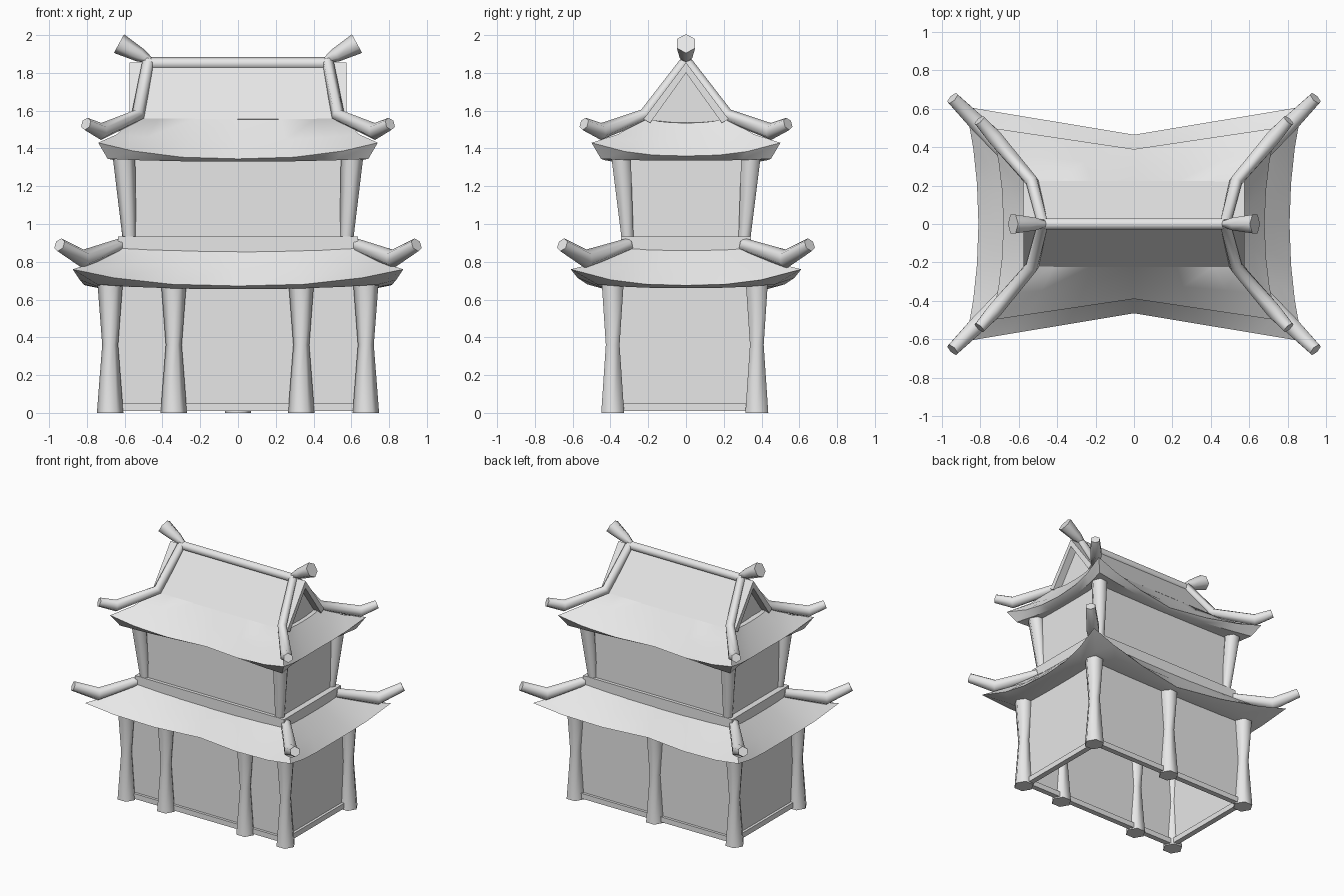
import bpy, bmesh, math
from mathutils import Vector

cube = bpy.data.objects.get("Cube")
if cube:
    bpy.data.objects.remove(cube, do_unlink=True)

grey = bpy.data.materials.new("plain_grey")
grey.use_nodes = True
grey.diffuse_color = (0.8, 0.8, 0.8, 1)
grey.node_tree.nodes["Principled BSDF"].inputs["Base Color"].default_value = (0.8, 0.8, 0.8, 1)


def finish(name, bm, smooth=None):
    bmesh.ops.recalc_face_normals(bm, faces=bm.faces)
    mesh = bpy.data.meshes.new(name)
    bm.to_mesh(mesh)
    bm.free()
    mesh.materials.append(grey)
    ob = bpy.data.objects.new(name, mesh)
    bpy.context.collection.objects.link(ob)
    if smooth:
        bpy.ops.object.select_all(action="DESELECT")
        ob.select_set(True)
        bpy.context.view_layer.objects.active = ob
        bpy.ops.object.shade_smooth_by_angle(angle=math.radians(smooth))
    return ob


def loft(name, rings, smooth=None, caps=True):
    """Join closed rings of equal length with quads."""
    bm = bmesh.new()
    rows = [[bm.verts.new(p) for p in ring] for ring in rings]
    n = len(rows[0])
    for a, b in zip(rows, rows[1:]):
        for i in range(n):
            j = (i + 1) % n
            bm.faces.new((a[i], a[j], b[j], b[i]))
    if caps:
        bm.faces.new(rows[0])
        bm.faces.new(rows[-1])
    return finish(name, bm, smooth)


def box(name, x0, x1, y0, y1, z0, z1, open_bottom=False):
    bm = bmesh.new()
    bmesh.ops.create_cube(bm, size=1)
    for v in bm.verts:
        v.co = (x1 if v.co.x > 0 else x0, y1 if v.co.y > 0 else y0, z1 if v.co.z > 0 else z0)
    if open_bottom:
        low = [f for f in bm.faces if f.calc_center_median().z < z0 + 1e-4]
        bmesh.ops.delete(bm, geom=low, context="FACES_ONLY")
    return finish(name, bm)


def tube(name, path, radii, sides=6, smooth=65):
    """Tapered bar along a path, mitred at its bends."""
    pts = [Vector(p) for p in path]
    rings = []
    for i, p in enumerate(pts):
        before = (p - pts[i - 1]).normalized() if i else Vector()
        after = (pts[i + 1] - p).normalized() if i + 1 < len(pts) else Vector()
        t = (before + after).normalized()
        side = t.cross(Vector((0, 0, 1))).normalized()
        up = side.cross(t)
        turns = [math.tau * (k + 0.5) / sides for k in range(sides)]
        rings.append([p + radii[i] * (side * math.cos(a) + up * math.sin(a)) for a in turns])
    return loft(name, rings, smooth)


def column(name, sections):
    """Hexagonal post from (x, y, z, radius) sections."""
    turns = [math.tau * k / 6 for k in range(6)]
    rings = [[(x + r * math.cos(a), y + r * math.sin(a), z) for a in turns]
             for x, y, z, r in sections]
    return loft(name, rings, 65)


def mix(a, b, t):
    return a + (b - a) * t


def eave_ring(corner, front, side):
    """Four-cornered ring whose corners sweep out and up."""
    cx, cy, cz = corner
    (fy, fz), (sx, sz) = front, side
    q = [(sx, 0, sz)]
    q += [(mix(sx, cx, t * t), cy * t, mix(sz, cz, t ** 2.5)) for t in (0.35, 0.65)]
    q += [(cx, cy, cz)]
    q += [(cx * t, mix(fy, cy, t), mix(fz, cz, t ** 2.5)) for t in (0.75, 0.4)]
    q += [(0, fy, fz)]
    left = [(-x, y, z) for x, y, z in reversed(q)]
    half = q + left[1:]
    return half + [(x, -y, z) for x, y, z in reversed(half)][1:-1]


corners = [(sx, sy) for sx in (-1, 1) for sy in (-1, 1)]


def corner_name(sx, sy):
    return ("left" if sx > 0 else "right") + ("_back" if sy > 0 else "_front")


# Lower storey: open-bottomed walls with a base rail
box("lower_walls", -0.66, 0.66, -0.37, 0.37, 0.01, 0.69, True)
for s, word in ((-1, "front"), (1, "back")):
    box(word + "_rail", -0.68, 0.68, *sorted((s * 0.35, s * 0.39)), 0.01, 0.05)
for s, word in ((-1, "right"), (1, "left")):
    box(word + "_rail", *sorted((s * 0.64, s * 0.68)), -0.38, 0.38, 0.01, 0.05)

# Waisted columns: four in front, three behind
spots = [(x, -0.388) for x in (-0.677, -0.34, 0.335, 0.677)]
spots += [(x, 0.375) for x in (-0.677, 0, 0.677)]
for i, (x, y) in enumerate(spots):
    column("lower_column_%d" % (i + 1),
           [(x, y, 0, 0.07), (x, y, 0.36, 0.042), (x, y, 0.7, 0.068)])

# Lower roof
loft("lower_roof", [
    eave_ring((0.64, 0.35, 0.67), (0.35, 0.665), (0.64, 0.665)),
    eave_ring((0.745, 0.47, 0.68), (0.42, 0.655), (0.735, 0.66)),
    eave_ring((0.875, 0.61, 0.76), (0.465, 0.672), (0.81, 0.675)),
    eave_ring((0.75, 0.45, 0.80), (0.40, 0.77), (0.73, 0.76)),
    eave_ring((0.63, 0.34, 0.875), (0.34, 0.86), (0.63, 0.865)),
], 40)
box("parapet", -0.635, 0.635, -0.345, 0.345, 0.84, 0.935)

# Upper storey with flaring corner columns
box("upper_walls", -0.59, 0.59, -0.32, 0.32, 0.93, 1.36)
for sx, sy in corners:
    column("upper_column_" + corner_name(sx, sy),
           [(sx * 0.575, sy * 0.31, 0.93, 0.037), (sx * 0.605, sy * 0.345, 1.37, 0.06)])

# Upper roof skirt
loft("upper_roof_skirt", [
    eave_ring((0.58, 0.32, 1.345), (0.31, 1.34), (0.58, 1.34)),
    eave_ring((0.69, 0.45, 1.345), (0.36, 1.33), (0.63, 1.335)),
    eave_ring((0.74, 0.50, 1.43), (0.39, 1.345), (0.68, 1.36)),
    eave_ring((0.64, 0.36, 1.475), (0.305, 1.445), (0.62, 1.44)),
    eave_ring((0.555, 0.22, 1.56), (0.22, 1.56), (0.55, 1.535)),
], 40)

# Gabled crown: overhanging slopes and recessed gable ends
slope = [(-0.225, 1.555), (0, 1.855), (0.225, 1.555), (0.19, 1.535), (0, 1.80), (-0.19, 1.535)]
loft("upper_roof_slopes", [[(x, y, z) for y, z in slope] for x in (-0.575, 0.575)])
gable = [(-0.2, 1.53), (0, 1.82), (0.2, 1.53)]
loft("gable_ends", [[(x, y, z) for y, z in gable] for x in (-0.52, 0.52)])

# Ridge bar and flared finials
tube("ridge", [(-0.49, 0, 1.85), (0.49, 0, 1.85)], [0.034] * 2)
for s, word in ((-1, "right"), (1, "left")):
    tube(word + "_finial", [(s * 0.45, 0, 1.86), (s * 0.52, 0, 1.895), (s * 0.63, 0, 1.955)],
         [0.012, 0.038, 0.056])

# Hip bars with upturned tips
for sx, sy in corners:
    lower = [(0.62, 0.305, 0.89), (0.82, 0.53, 0.815), (0.945, 0.655, 0.89)]
    upper = [(0.475, 0, 1.86), (0.53, 0.22, 1.575), (0.725, 0.45, 1.49), (0.805, 0.54, 1.53)]
    for word, path, radii in (("lower", lower, (0.036, 0.05, 0.037)),
                              ("upper", upper, (0.032, 0.036, 0.045, 0.034))):
        tube(word + "_hip_" + corner_name(sx, sy),
             [(sx * x, sy * y, z) for x, y, z in path], radii)
